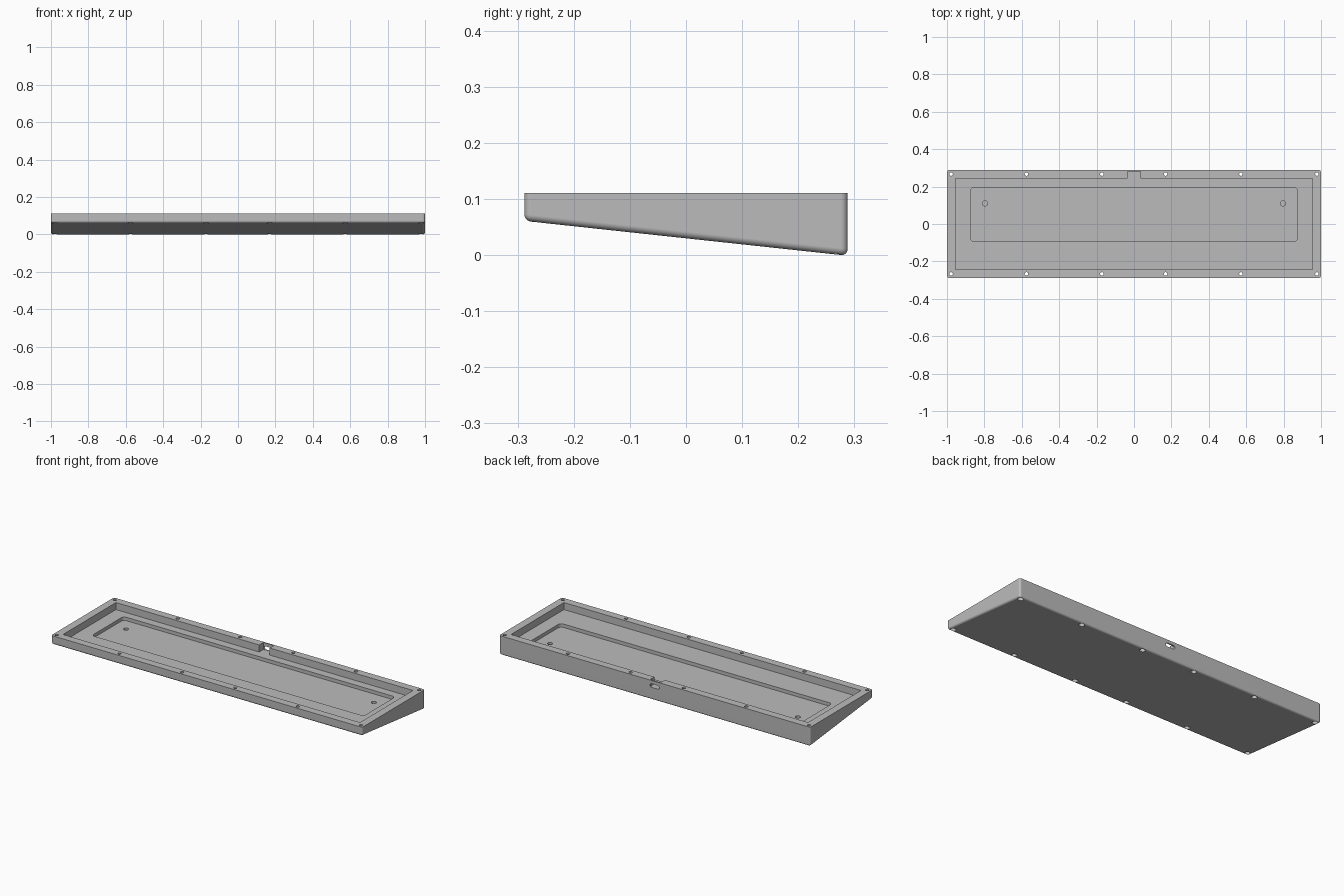
import bpy, bmesh, math
from mathutils import Vector

cube = bpy.data.objects.get("Cube")
if cube:
    bpy.data.objects.remove(cube, do_unlink=True)

TOP = 0.111
HALF_Y = 0.288
CAVITY_Z, POCKET_Z, BOSS_Z = 0.07, 0.05, 0.03
HEAD_Z = 0.08

grey = bpy.data.materials.new("plain grey")
grey.use_nodes = True
colour = (0.5, 0.5, 0.5, 1)
grey.diffuse_color = colour
grey.node_tree.nodes["Principled BSDF"].inputs["Base Color"].default_value = colour


def prism(name, points, offset):
    """Closed solid made by sweeping a planar outline along an offset."""
    bm = bmesh.new()
    face = bm.faces.new([bm.verts.new(p) for p in points])
    ext = bmesh.ops.extrude_face_region(bm, geom=[face])
    moved = [g for g in ext["geom"] if isinstance(g, bmesh.types.BMVert)]
    bmesh.ops.translate(bm, verts=moved, vec=Vector(offset))
    bmesh.ops.recalc_face_normals(bm, faces=bm.faces)
    mesh = bpy.data.meshes.new(name)
    bm.to_mesh(mesh)
    bm.free()
    obj = bpy.data.objects.new(name, mesh)
    bpy.context.collection.objects.link(obj)
    mesh.materials.append(grey)
    return obj


def rounded_rect(cx, cy, hx, hy, r, steps=6):
    """Outline of a rectangle with rounded corners."""
    pts = []
    for i, (sx, sy) in enumerate([(1, 1), (-1, 1), (-1, -1), (1, -1)]):
        for k in range(steps + 1):
            a = math.pi / 2 * (i + k / steps)
            pts.append((cx + sx * (hx - r) + r * math.cos(a),
                        cy + sy * (hy - r) + r * math.sin(a)))
    return pts


def circle(cx, cy, r, n=24):
    return [(cx + r * math.cos(2 * math.pi * k / n),
             cy + r * math.sin(2 * math.pi * k / n)) for k in range(n)]


def cut(cutter):
    """Subtract a cutter from the case and discard it."""
    mod = case.modifiers.new("cut", "BOOLEAN")
    mod.operation = "DIFFERENCE"
    mod.solver = "EXACT"
    mod.object = cutter
    bpy.context.view_layer.update()
    bpy.ops.object.modifier_apply(modifier=mod.name)
    bpy.data.objects.remove(cutter, do_unlink=True)


def cut_down(outline, z0, z1):
    cut(prism("cutter", [(x, y, z0) for x, y in outline], (0, 0, z1 - z0)))


# Wedge-shaped case body, deeper at the back
side = [(-HALF_Y, 0.061), (HALF_Y, -0.001), (HALF_Y, TOP), (-HALF_Y, TOP)]
case = prism("keyboard_case", [(-1, y, z) for y, z in side], (2, 0, 0))
bpy.context.view_layer.objects.active = case
case.select_set(True)

# Rounded bottom and corner edges, crisp top rim
bm = bmesh.new()
bm.from_mesh(case.data)
soft = [e for e in bm.edges if min(v.co.z for v in e.verts) < TOP - 0.01]
bmesh.ops.bevel(bm, geom=soft, offset=0.012, offset_type="OFFSET",
                segments=5, profile=0.5, affect="EDGES")
bm.to_mesh(case.data)
bm.free()

# Main cavity with the connector notch in its back wall
cx, cy = 0.955, 0.243
cut_down([(-cx, -cy), (cx, -cy), (cx, cy), (0.034, cy), (0.034, 0.281),
          (-0.034, 0.281), (-0.034, cy), (-cx, cy)], CAVITY_Z, 0.2)

# Lower pocket with two blind holes
cut_down(rounded_rect(0, 0.051, 0.874, 0.145, 0.02), POCKET_Z, 0.15)
for s in (-1, 1):
    cut_down(circle(s * 0.797, 0.11, 0.014), BOSS_Z, 0.13)

# Connector slot through the back wall
slot = rounded_rect(0, 0.0815, 0.03, 0.0105, 0.0104)
cut(prism("cutter", [(x, 0.262, z) for x, z in slot], (0, 0.08, 0)))

# Screw holes along both long rims, with wide bores from below
for x in (-0.978, -0.575, -0.172, 0.169, 0.572, 0.978):
    for y in (-0.267, 0.267):
        cut_down(circle(x, y, 0.0155), -0.05, HEAD_Z)
        cut_down(circle(x, y, 0.0095), HEAD_Z - 0.02, 0.15)

# Smooth fillets and bores, flat faces kept flat
bpy.ops.object.shade_smooth_by_angle(angle=math.radians(30))
normals = case.modifiers.new("weighted normals", "WEIGHTED_NORMAL")
normals.keep_sharp = True
